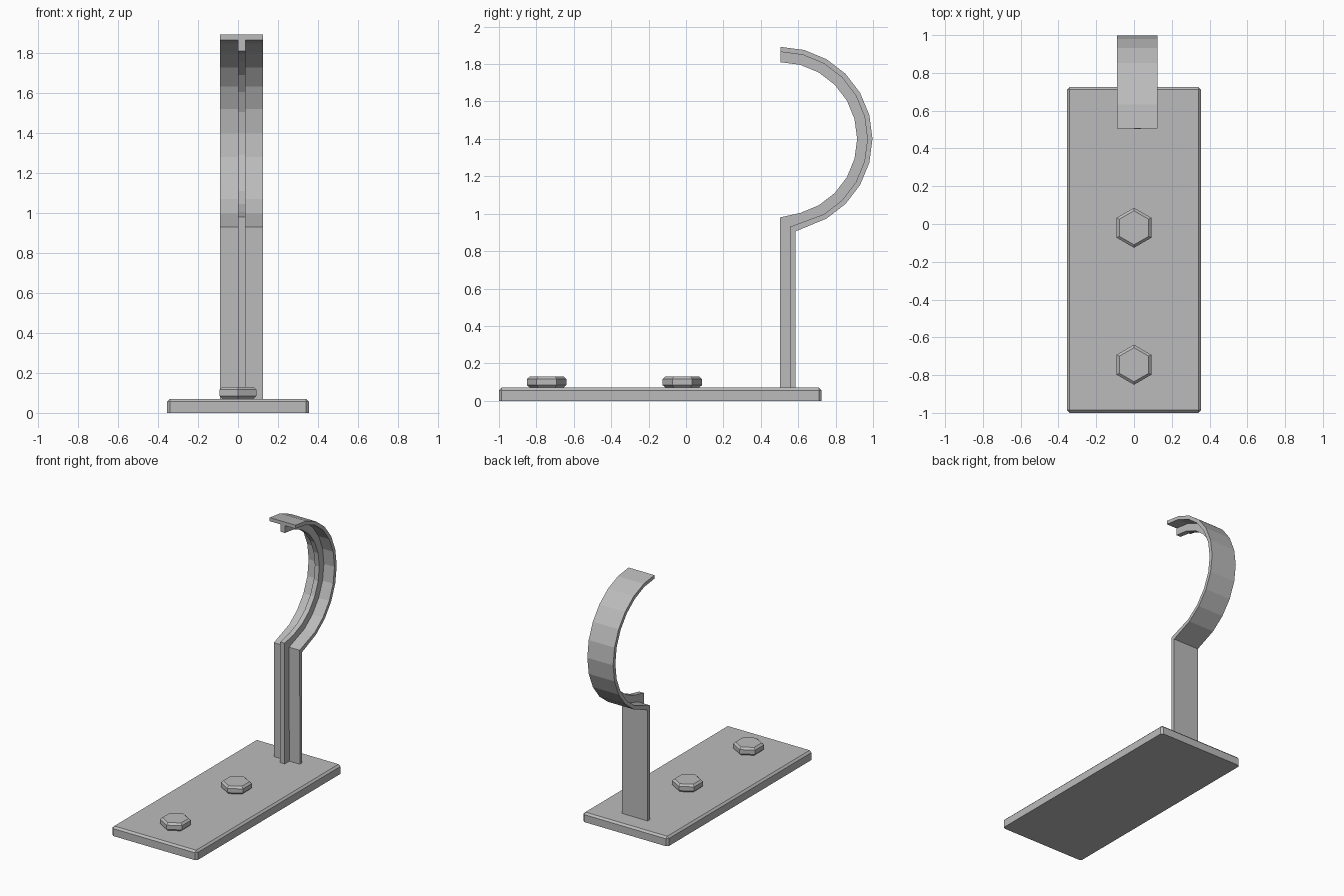
import bpy, bmesh
from math import sin, cos, radians

if "Cube" in bpy.data.objects:
    bpy.data.objects.remove(bpy.data.objects["Cube"])

grey = bpy.data.materials.new("plain_grey")
grey.use_nodes = True
colour = (0.5, 0.5, 0.5, 1)
grey.diffuse_color = colour
grey.node_tree.nodes["Principled BSDF"].inputs["Base Color"].default_value = colour

BASE_TOP = 0.07


def finish(name, bm):
    bmesh.ops.recalc_face_normals(bm, faces=bm.faces)
    mesh = bpy.data.meshes.new(name)
    bm.to_mesh(mesh)
    bm.free()
    mesh.materials.append(grey)
    obj = bpy.data.objects.new(name, mesh)
    bpy.context.collection.objects.link(obj)
    return obj


def prism(name, outline, direction, bevel=0, keep=lambda e: True):
    """Extrude a closed outline and chamfer the chosen edges."""
    bm = bmesh.new()
    face = bm.faces.new([bm.verts.new(p) for p in outline])
    ext = bmesh.ops.extrude_face_region(bm, geom=[face])
    verts = [v for v in ext["geom"] if isinstance(v, bmesh.types.BMVert)]
    bmesh.ops.translate(bm, vec=direction, verts=verts)
    if bevel:
        bmesh.ops.bevel(bm, geom=[e for e in bm.edges if keep(e)],
                        offset=bevel, segments=1, affect="EDGES")
    return finish(name, bm)


# Base plate, chamfered everywhere except around the underside
prism("base_plate",
      [(-0.355, -1, 0), (0.355, -1, 0), (0.355, 0.725, 0), (-0.355, 0.725, 0)],
      (0, 0, BASE_TOP), 0.014, lambda e: max(v.co.z for v in e.verts) > 0.01)

# Hexagonal bolt heads
for name, y in (("rear_bolt", -0.02), ("front_bolt", -0.745)):
    hexagon = [(0.106 * sin(radians(a)), y + 0.106 * cos(radians(a)), BASE_TOP)
               for a in range(0, 360, 60)]
    prism(name, hexagon, (0, 0, 0.06), 0.014,
          lambda e: abs(e.verts[0].co.z - e.verts[1].co.z) < 0.01)


# Hook: post and arc share one side profile, swept across x
def arc(radius):
    return [(0.505 + radius * cos(radians(a)), 1.4 + radius * sin(radians(a)))
            for a in range(90, -61, -15)]


def hook_part(name, outer, inner, x0, x1):
    outline = [(x0, y, z) for y, z in outer + inner[::-1]]
    prism(name, outline, (x1 - x0, 0, 0))


outer_line = arc(0.492) + [(0.585, 0.905), (0.585, BASE_TOP)]
middle_line = arc(0.465) + [(0.556, 0.93), (0.558, BASE_TOP)]
inner_line = arc(0.41) + [(0.611, 1.004), (0.503, 0.98), (0.503, BASE_TOP)]

hook_part("hook_strap", outer_line, middle_line, -0.09, 0.125)
hook_part("hook_rib", middle_line, inner_line, 0.0, 0.037)
